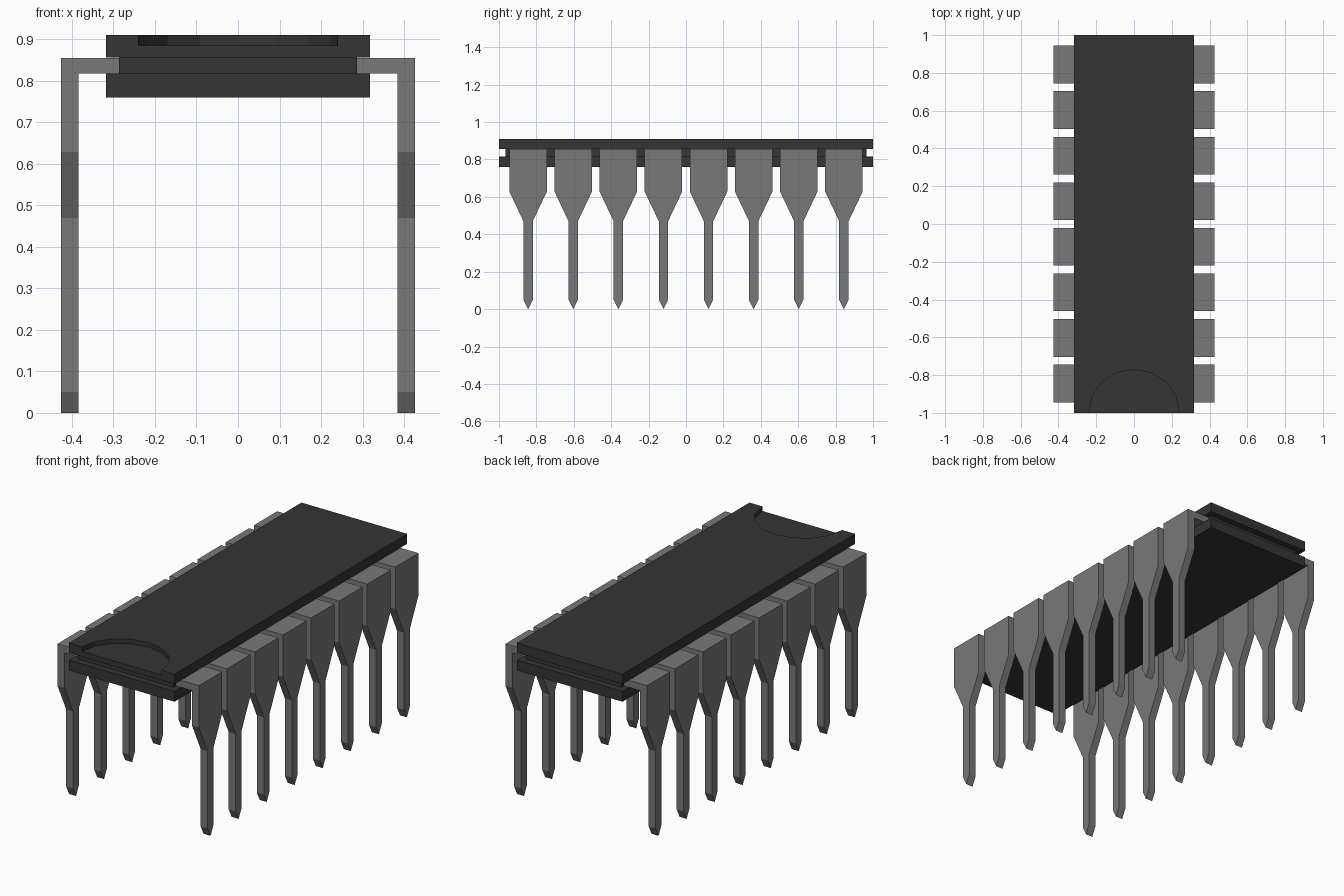
import bpy, bmesh, math

if "Cube" in bpy.data.objects:
    bpy.data.objects.remove(bpy.data.objects["Cube"])


def material(name, value):
    m = bpy.data.materials.new(name)
    m.diffuse_color = (value, value, value, 1)
    m.use_nodes = True
    m.node_tree.nodes["Principled BSDF"].inputs["Base Color"].default_value = m.diffuse_color
    return m


def make_mesh(name, bm, mat):
    bmesh.ops.recalc_face_normals(bm, faces=bm.faces[:])
    me = bpy.data.meshes.new(name)
    bm.to_mesh(me)
    bm.free()
    me.materials.append(mat)
    return me


def add_object(name, me):
    ob = bpy.data.objects.new(name, me)
    bpy.context.collection.objects.link(ob)
    return ob


def bridge(bm, a, b):
    for i in range(len(a)):
        j = (i + 1) % len(a)
        bm.faces.new((a[i], a[j], b[j], b[i]))


black = material("black_plastic", 0.035)
metal = material("pin_metal", 0.19)

# Chip body: one stacked shell with a recessed waist groove
bm = bmesh.new()
levels = [(0.318, 1.0, 0.760), (0.318, 1.0, 0.817), (0.287, 0.965, 0.817),
          (0.287, 0.965, 0.856), (0.318, 1.0, 0.856), (0.318, 1.0, 0.910)]
rings = [[bm.verts.new((sx * x, sy * y, z))
          for sx, sy in ((-1, -1), (1, -1), (1, 1), (-1, 1))]
         for x, y, z in levels]
for a, b in zip(rings, rings[1:]):
    bridge(bm, a, b)
bm.faces.new(rings[0])
bm.faces.new(rings[-1])
body = add_object("chip_body", make_mesh("chip_body", bm, black))

# Orientation notch: shallow rounded pocket open at the front end
bm = bmesh.new()
arc = [(-0.24, -1.1), (0.24, -1.1)]
arc += [(0.24 * math.cos(math.pi * i / 8), -1 + 0.23 * math.sin(math.pi * i / 8))
        for i in range(9)]
low = [bm.verts.new((x, y, 0.885)) for x, y in arc]
high = [bm.verts.new((x, y, 1.0)) for x, y in arc]
bridge(bm, low, high)
bm.faces.new(low)
bm.faces.new(high)
cutter = add_object("notch_cutter", make_mesh("notch_cutter", bm, black))
cutter.hide_render = True
cutter.hide_viewport = True
cut = body.modifiers.new("notch", 'BOOLEAN')
cut.operation = 'DIFFERENCE'
cut.solver = 'EXACT'
cut.object = cutter

# Pin: flat blade tapering to a narrow pointed leg, with a tab bent in to the body
half = [(0.10, 0.855), (0.10, 0.817), (0.10, 0.628), (0.025, 0.47), (0.025, 0.05), (0.0, 0.0)]
outline = half + [(-y, z) for y, z in half[-2::-1]]
bm = bmesh.new()
inner = [bm.verts.new((0.384, y, z)) for y, z in outline]
outer = [bm.verts.new((0.426, y, z)) for y, z in outline]
root = [inner[k] for k in (0, 1, -2, -1)]
tab = [bm.verts.new((0.285, v.co.y, v.co.z)) for v in root]
bridge(bm, inner, outer)
bridge(bm, root, tab)
bm.faces.new(outer)
bm.faces.new(inner[1:-1])
bm.faces.new(tab)
pin_mesh = make_mesh("pin", bm, metal)

# Two rows of eight pins
for side, turn in (("right", 0), ("left", math.pi)):
    for i in range(8):
        ob = add_object(f"{side}_pin_{i + 1}", pin_mesh)
        ob.location.y = (i - 3.5) * 0.2412
        ob.rotation_euler.z = turn
